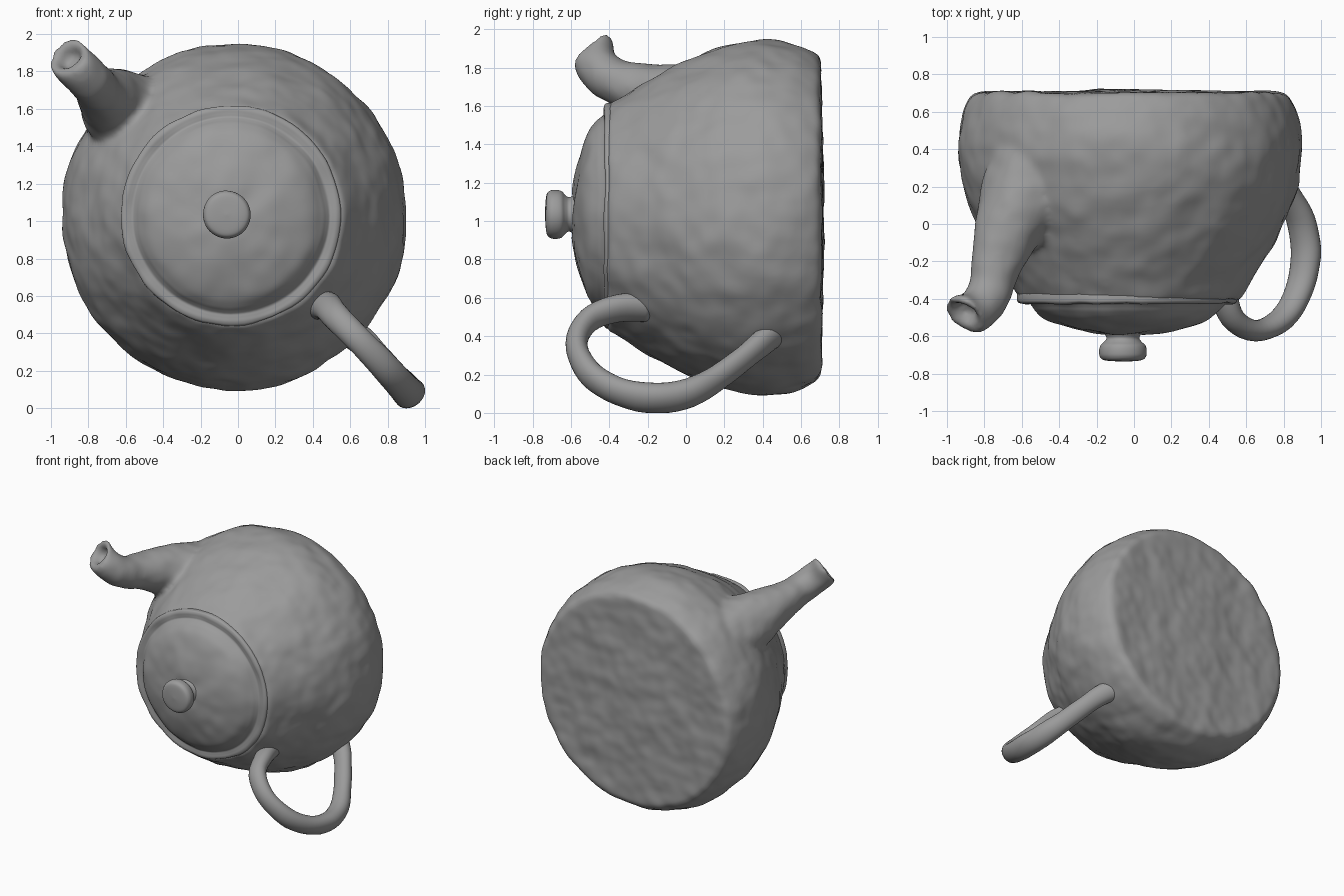
import bpy, bmesh, math
from mathutils import Vector

if "Cube" in bpy.data.objects:
    bpy.data.objects.remove(bpy.data.objects["Cube"])


def spline(pts, n=5):
    """Catmull-Rom through tuples of any length."""
    out = []
    for i in range(len(pts) - 1):
        p0, p1, p2, p3 = (pts[max(i - 1, 0)], pts[i], pts[i + 1], pts[min(i + 2, len(pts) - 1)])
        for k in range(n):
            t = k / n
            out.append(tuple(0.5 * (2 * b + (c - a) * t + (2 * a - 5 * b + 4 * c - d) * t * t
                                    + (3 * b - a - 3 * c + d) * t ** 3)
                             for a, b, c, d in zip(p0, p1, p2, p3)))
    return out + [tuple(pts[-1])]


def skin(bm, rings):
    """Bridge a list of point rings and cap both ends."""
    vs = [[bm.verts.new(p) for p in r] for r in rings]
    n = len(vs[0])
    for a, b in zip(vs, vs[1:]):
        for i in range(n):
            j = (i + 1) % n
            bm.faces.new((a[i], a[j], b[j], b[i]))
    bm.faces.new(vs[0][::-1])
    bm.faces.new(vs[-1])


def lathe(bm, profile, cx, cz, seg=96):
    """Turn (y, radius) points around an axis parallel to y."""
    skin(bm, [[(cx + max(r, 0.004) * math.cos(2 * math.pi * i / seg), y,
                cz + max(r, 0.004) * math.sin(2 * math.pi * i / seg)) for i in range(seg)]
              for y, r in spline(profile)])


def tube(bm, path, seg=28, tip=None, bore=0.065, depth=0.07, wide=(0, 0, 0)):
    """Sweep a circle along (x, y, z, radius) points.
    tip = direction of a hollow, slanted mouth; wide = direction in which the section is wider."""
    pts = spline(path)
    pos = [Vector(p[:3]) for p in pts]
    rad = [p[3] for p in pts]
    last = len(pos) - 1
    tan = [(pos[min(i + 1, last)] - pos[max(i - 1, 0)]).normalized() for i in range(last + 1)]
    if tip:
        tip = Vector(tip).normalized()
        for k in range(8):
            tan[last - k] = tan[last - k].lerp(tip, 1 - k / 8).normalized()
        for r, d in ((bore + 0.015, 0), (bore, 0.03), (bore * 0.8, depth)):
            pos.append(pos[last] - tip * d)
            rad.append(r)
            tan.append(tip)
    wide = Vector(wide)
    u = tan[0].orthogonal().normalized()
    rings = []
    for i, (p, r, t) in enumerate(zip(pos, rad, tan)):
        if i:
            u = tan[i - 1].rotation_difference(t) @ u
        v = t.cross(u)
        offs = [r * (u * math.cos(a) + v * math.sin(a))
                for a in (2 * math.pi * k / seg for k in range(seg))]
        rings.append([p + o + wide * o.dot(wide) for o in offs])
    skin(bm, rings)


# dark grey clay with a soft hand-made unevenness
grey = bpy.data.materials.new("dark_clay")
grey.diffuse_color = (0.33, 0.33, 0.33, 1)
grey.use_nodes = True
grey.node_tree.nodes["Principled BSDF"].inputs["Base Color"].default_value = grey.diffuse_color
clay = bpy.data.textures.new("clay_noise", 'CLOUDS')
clay.noise_scale = 0.2
clay.noise_depth = 1


def finish(name, bm, bump, voxel=None):
    bmesh.ops.recalc_face_normals(bm, faces=bm.faces)
    me = bpy.data.meshes.new(name)
    bm.to_mesh(me)
    bm.free()
    me.materials.append(grey)
    ob = bpy.data.objects.new(name, me)
    bpy.context.collection.objects.link(ob)
    if voxel:
        m = ob.modifiers.new("fuse", 'REMESH')
        m.mode = 'VOXEL'
        m.voxel_size = voxel
        m.use_smooth_shade = True
        m = ob.modifiers.new("soften", 'SMOOTH')
        m.iterations = 14
    m = ob.modifiers.new("uneven", 'DISPLACE')
    m.texture = clay
    m.texture_coords = 'GLOBAL'
    m.strength = bump
    me.polygons.foreach_set("use_smooth", [True] * len(me.polygons))
    return ob


# body and spout, fused so that the joint is blended
bm = bmesh.new()
lathe(bm, [(-0.405, 0), (-0.41, 0.30), (-0.41, 0.56), (-0.40, 0.59), (-0.30, 0.65),
           (-0.20, 0.71), (0.0, 0.818), (0.20, 0.896), (0.40, 0.923), (0.56, 0.904),
           (0.65, 0.872), (0.694, 0.842), (0.706, 0.795), (0.705, 0.70), (0.708, 0.45),
           (0.72, 0)], -0.02, 1.02)
tube(bm, [(-0.50, 0.30, 1.49, 0.285), (-0.60, 0.12, 1.575, 0.235), (-0.68, -0.05, 1.645, 0.18),
          (-0.73, -0.20, 1.69, 0.14), (-0.762, -0.34, 1.722, 0.119), (-0.81, -0.435, 1.77, 0.116),
          (-0.868, -0.475, 1.832, 0.116), (-0.912, -0.482, 1.883, 0.118)], tip=(-0.45, -0.6, 0.55))
finish("body_and_spout", bm, 0.028, voxel=0.016)

# domed lid with a raised rim
bm = bmesh.new()
lathe(bm, [(-0.33, 0), (-0.33, 0.55), (-0.36, 0.583), (-0.41, 0.588), (-0.425, 0.57),
           (-0.424, 0.545), (-0.424, 0.525), (-0.440, 0.508), (-0.467, 0.486), (-0.507, 0.437),
           (-0.547, 0.345), (-0.574, 0.24), (-0.587, 0.12), (-0.592, 0)], -0.038, 1.03)
finish("lid", bm, 0.025)

# knob
bm = bmesh.new()
lathe(bm, [(-0.55, 0.13), (-0.585, 0.10), (-0.61, 0.088), (-0.63, 0.10), (-0.65, 0.12),
           (-0.68, 0.127), (-0.71, 0.122), (-0.728, 0.095), (-0.735, 0)], -0.06, 1.035, 48)
finish("lid_knob", bm, 0.008)

# looped strap handle lying in the diagonal plane
bm = bmesh.new()
tube(bm, [(0.435, -0.20, 0.55, 0.066), (0.475, -0.36, 0.545, 0.064), (0.53, -0.505, 0.485, 0.06),
          (0.65, -0.57, 0.36, 0.058), (0.79, -0.51, 0.215, 0.062), (0.88, -0.36, 0.117, 0.067),
          (0.918, -0.17, 0.077, 0.07), (0.89, 0.02, 0.105, 0.067), (0.80, 0.20, 0.21, 0.06),
          (0.69, 0.36, 0.335, 0.06), (0.58, 0.46, 0.42, 0.07)],
     wide=(0.36, 0, 0.34))
finish("handle", bm, 0.01)
